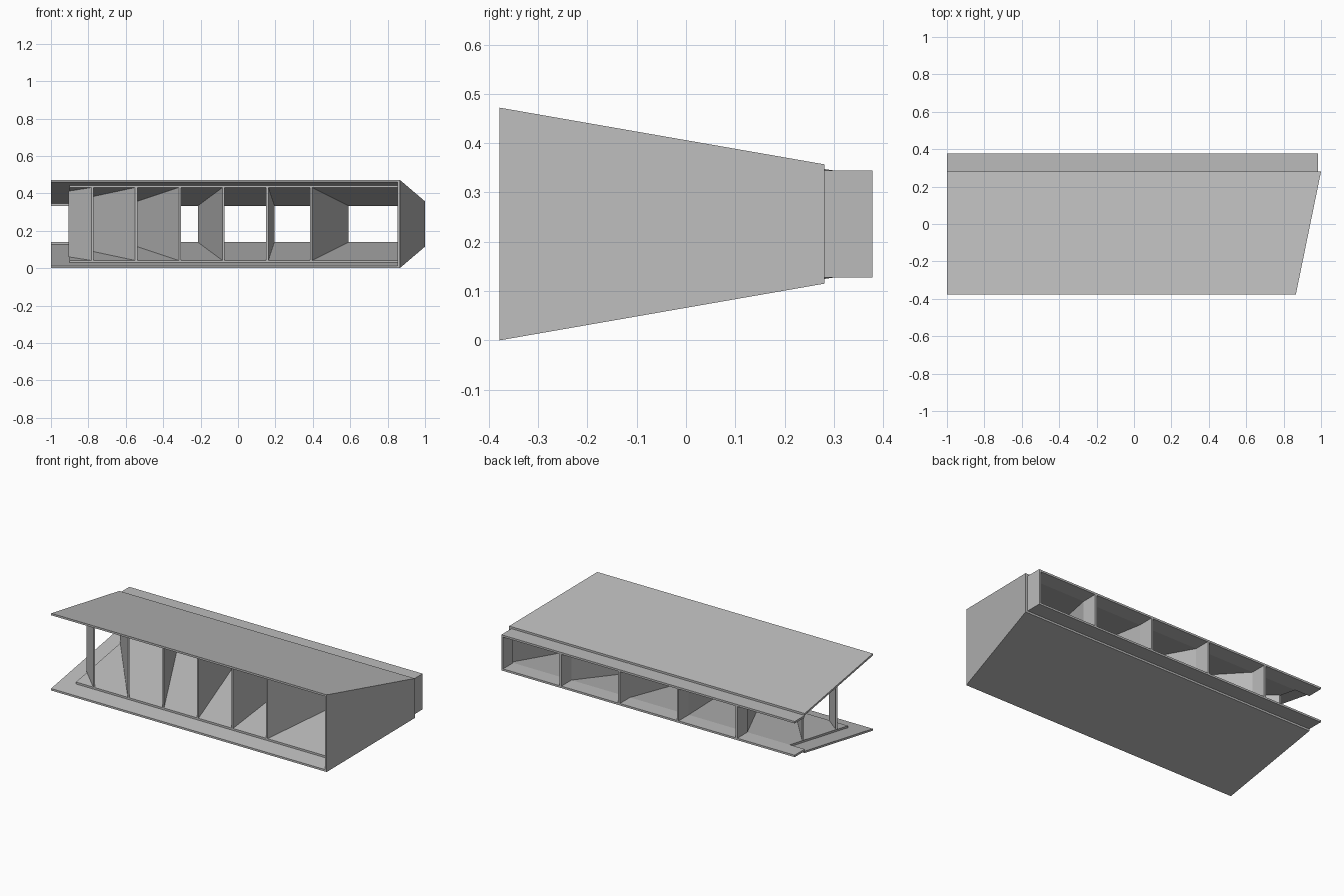
import bpy
import bmesh

cube = bpy.data.objects.get("Cube")
if cube:
    bpy.data.objects.remove(cube, do_unlink=True)

grey = bpy.data.materials.new("light grey")
grey.use_nodes = True
grey.diffuse_color = (0.5, 0.5, 0.5, 1)
grey.node_tree.nodes["Principled BSDF"].inputs["Base Color"].default_value = (0.5, 0.5, 0.5, 1)

FRONT, THROAT, BACK = -0.378, 0.281, 0.378   # depth stations
LEFT, RIGHT = 1.0, -1.0
LINER_FRONT, LINER_RIGHT = -0.28, -0.9
MID, T = 0.236, 0.012                        # mid height, sheet thickness
SLOPE = 0.115 / (THROAT - FRONT)


def half_height(y, inset=0.0):
    """Distance from mid height to the tapering shell, less an inset."""
    return MID - SLOPE * (min(y, THROAT) - FRONT) - inset


def end_x(y, inset=0.0):
    """Outer line of the slanted left end."""
    return LEFT - 0.135 * (THROAT - y) / (THROAT - FRONT) - inset


def prism(name, plan, low, high):
    """Solid over a plan outline, with its floor and roof given by depth."""
    bm = bmesh.new()
    bottom = [bm.verts.new((x, y, low(y))) for x, y in plan]
    top = [bm.verts.new((x, y, high(y))) for x, y in plan]
    bm.faces.new(bottom)
    bm.faces.new(top)
    n = len(plan)
    for i in range(n):
        j = (i + 1) % n
        bm.faces.new((bottom[i], bottom[j], top[j], top[i]))
    bmesh.ops.recalc_face_normals(bm, faces=bm.faces)
    mesh = bpy.data.meshes.new(name)
    bm.to_mesh(mesh)
    bm.free()
    mesh.materials.append(grey)
    obj = bpy.data.objects.new(name, mesh)
    bpy.context.collection.objects.link(obj)
    return obj


def sheet_pair(name, plan, inset):
    """Matching lower and upper sheets about mid height."""
    for label, s in (("lower", -1), ("upper", 1)):
        prism(f"{label}_{name}", plan,
              lambda y: MID + s * half_height(y, inset),
              lambda y: MID + s * half_height(y, inset + T))


def tapered_plan(x0, y0, inset):
    return [(x0, y0), (end_x(y0, inset), y0),
            (end_x(THROAT, inset), THROAT), (x0, THROAT)]


# Outer shell, inner liners and the straight duct at the back
sheet_pair("shell", tapered_plan(RIGHT, FRONT, T), 0)
sheet_pair("liner", tapered_plan(LINER_RIGHT, LINER_FRONT, T), T)
duct_left = LEFT - 0.015
sheet_pair("duct_sheet", [(RIGHT, THROAT), (duct_left, THROAT),
                          (duct_left, BACK), (RIGHT, BACK)], T)

# Slanted end wall and the duct's end wall
prism("end_wall", [(end_x(FRONT, T), FRONT), (end_x(FRONT), FRONT),
                   (LEFT, THROAT), (LEFT - T, THROAT)],
      lambda y: MID - half_height(y), lambda y: MID + half_height(y))
prism("duct_end_wall", [(duct_left - T, THROAT), (duct_left, THROAT),
                        (duct_left, BACK), (duct_left - T, BACK)],
      lambda y: MID - half_height(y, T), lambda y: MID + half_height(y, T))

# Fanned vanes, trimmed where they would pass the liner's right edge
for i in range(6):
    x_front = 0.39 - 0.2335 * i
    x_back = 0.585 - 0.397 * i
    y_end = THROAT
    trimmed = x_back < LINER_RIGHT
    if trimmed:
        t = (LINER_RIGHT - x_front) / (x_back - x_front)
        x_back, y_end = LINER_RIGHT, LINER_FRONT + t * (THROAT - LINER_FRONT)
    path = [(x_front, LINER_FRONT), (x_back, y_end)]
    if not trimmed:
        path.append((x_back, BACK))
    h = T / 2
    plan = [(x - h, y) for x, y in path] + [(x + h, y) for x, y in reversed(path)]
    prism(f"vane_{i + 1}", plan,
          lambda y: MID - half_height(y, 2 * T),
          lambda y: MID + half_height(y, 2 * T))
